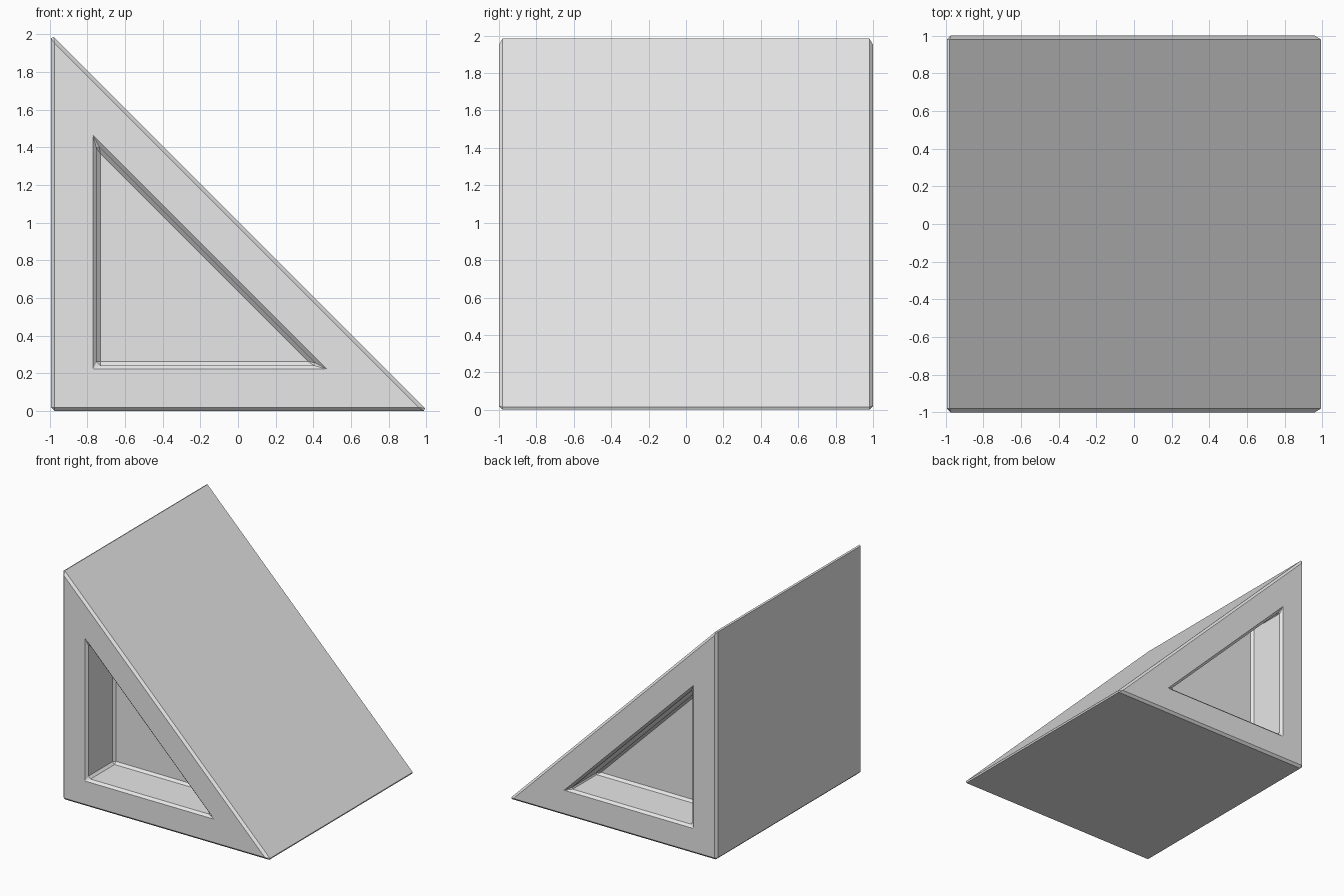
import bpy
import bmesh

if "Cube" in bpy.data.objects:
    bpy.data.objects.remove(bpy.data.objects["Cube"], do_unlink=True)

SIZE = 2.0      # legs of the triangle and length of the wedge
LEFT = -0.993   # upright side, placed so the bevelled wedge is centred
FRAME = 0.242   # rim width around each recess
DEPTH = 0.37    # recess depth
BEVEL = 0.02

# Single material
grey = bpy.data.materials.new("light grey")
grey.use_nodes = True
colour = (0.8, 0.8, 0.8, 1.0)
grey.diffuse_color = colour
grey.node_tree.nodes["Principled BSDF"].inputs["Base Color"].default_value = colour

# Right-angled triangular prism running front to back
bm = bmesh.new()
profile = [(LEFT, 0), (LEFT + SIZE, 0), (LEFT, SIZE)]
front = bm.faces.new([bm.verts.new((x, -SIZE / 2, z)) for x, z in profile])
extruded = bmesh.ops.extrude_face_region(bm, geom=[front], use_keep_orig=True)
new_verts = [g for g in extruded["geom"] if isinstance(g, bmesh.types.BMVert)]
bmesh.ops.translate(bm, verts=new_verts, vec=(0, SIZE, 0))
bmesh.ops.recalc_face_normals(bm, faces=bm.faces[:])

# Triangular recess in each end
ends = [f for f in bm.faces if len(f.verts) == 3]
bmesh.ops.inset_individual(bm, faces=ends, thickness=FRAME, use_even_offset=True)
floors = bmesh.ops.extrude_discrete_faces(bm, faces=ends)["faces"]
for floor in floors:
    inward = DEPTH if floor.calc_center_median().y < 0 else -DEPTH
    bmesh.ops.translate(bm, verts=floor.verts[:], vec=(0, inward, 0))
bmesh.ops.recalc_face_normals(bm, faces=bm.faces[:])

mesh = bpy.data.meshes.new("wedge_block")
bm.to_mesh(mesh)
bm.free()
mesh.materials.append(grey)
wedge = bpy.data.objects.new("wedge_block", mesh)
bpy.context.collection.objects.link(wedge)

# Narrow flat chamfer on every sharp edge
bevel = wedge.modifiers.new("chamfer", 'BEVEL')
bevel.width = BEVEL
bevel.segments = 1
bevel.limit_method = 'ANGLE'
bevel.use_clamp_overlap = False
